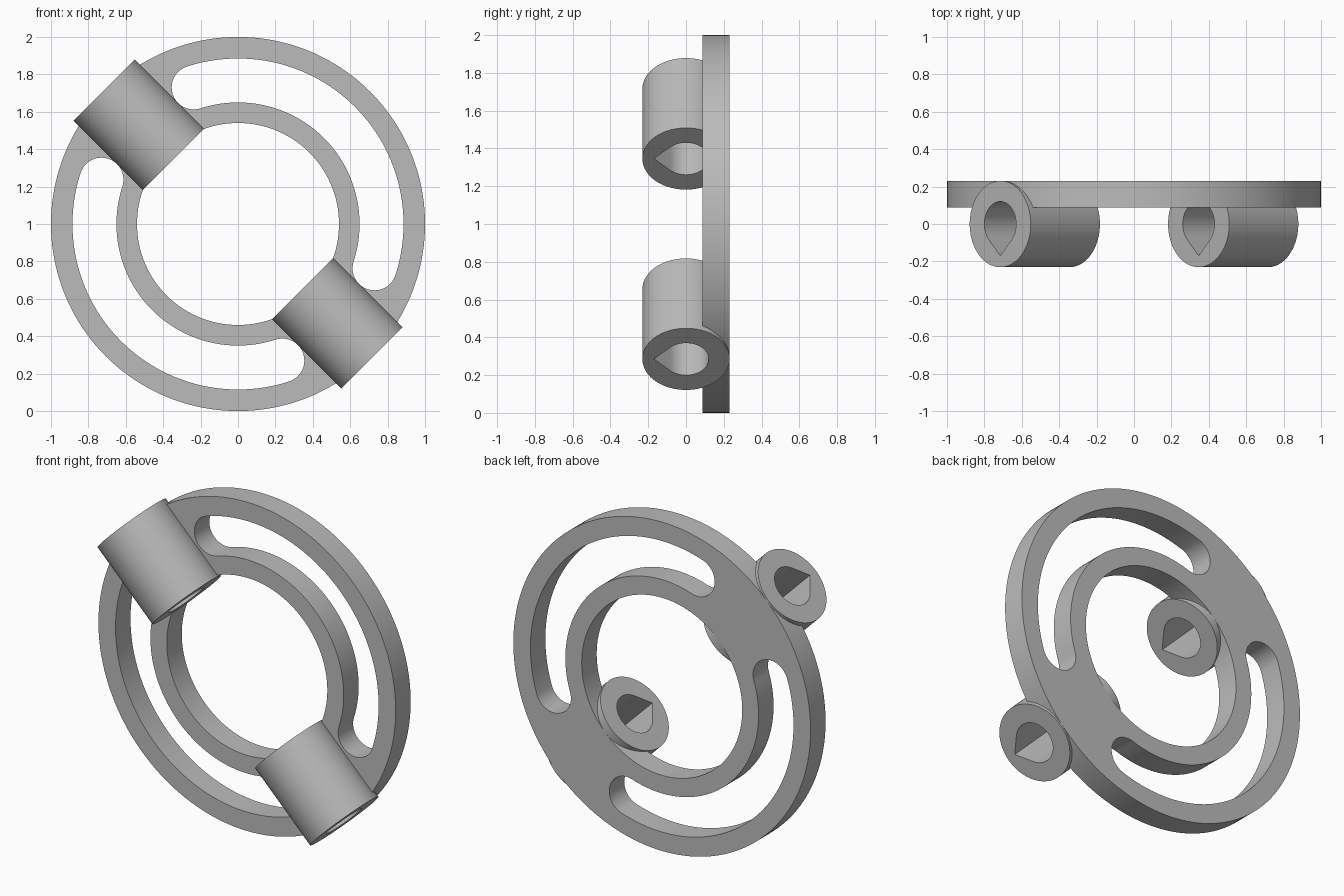
import bpy, bmesh
from math import sin, cos, radians, sqrt
from mathutils import Matrix, Vector

cube = bpy.data.objects.get("Cube")
if cube:
    bpy.data.objects.remove(cube)

grey = bpy.data.materials.new("plain grey")
grey.use_nodes = True
grey.diffuse_color = (0.5, 0.5, 0.5, 1)
grey.node_tree.nodes["Principled BSDF"].inputs["Base Color"].default_value = (0.5, 0.5, 0.5, 1)


def arc(radius, start, end, steps, centre=(0, 0)):
    angles = [radians(start + (end - start) * i / steps) for i in range(steps + 1)]
    return [(centre[0] + radius * cos(a), centre[1] + radius * sin(a)) for a in angles]


def circle(radius, sides):
    return arc(radius, 0, 360, sides)[:-1]


def slot(middle, half_span, inner, outer):
    """Curved slot with fully rounded ends."""
    a, b = middle - half_span, middle + half_span
    mid, cap = (inner + outer) / 2, (outer - inner) / 2
    end_a, end_b = [(mid * cos(radians(t)), mid * sin(radians(t))) for t in (a, b)]
    return (arc(outer, a, b, 56)[:-1] + arc(cap, b, b + 180, 20, end_b)[:-1]
            + arc(inner, b, a, 56)[:-1] + arc(cap, a + 180, a + 360, 20, end_a)[:-1])


def teardrop(radius):
    return arc(radius, -45, 225, 48) + [(0, -radius * sqrt(2))]


def extrude(name, loops, depth, matrix):
    """Solid from an outline and its holes, centred on its own depth."""
    curve = bpy.data.curves.new(name + "_outline", 'CURVE')
    curve.dimensions = '2D'
    curve.fill_mode = 'BOTH'
    curve.extrude = depth / 2
    for loop in loops:
        spline = curve.splines.new('POLY')
        spline.points.add(len(loop) - 1)
        for point, (x, y) in zip(spline.points, loop):
            point.co = (x, y, 0, 1)
        spline.use_cyclic_u = True
    helper = bpy.data.objects.new(name + "_outline", curve)
    mesh = bpy.data.meshes.new_from_object(helper)
    bpy.data.objects.remove(helper)
    bpy.data.curves.remove(curve)
    bm = bmesh.new()
    bm.from_mesh(mesh)
    bmesh.ops.remove_doubles(bm, verts=bm.verts, dist=0.0001)
    bmesh.ops.recalc_face_normals(bm, faces=bm.faces)
    bm.to_mesh(mesh)
    bm.free()
    mesh.materials.clear()
    mesh.materials.append(grey)
    obj = bpy.data.objects.new(name, mesh)
    obj.matrix_world = matrix
    bpy.context.collection.objects.link(obj)
    return obj


def smooth(obj):
    bpy.ops.object.select_all(action='DESELECT')
    obj.select_set(True)
    bpy.context.view_layer.objects.active = obj
    bpy.ops.object.shade_smooth_by_angle(angle=radians(30))


# Slotted ring plate, standing upright behind the sleeves
ring = extrude("ring_plate",
               [circle(1, 160), circle(0.54, 120),
                slot(45, 63, 0.65, 0.885), slot(225, 63, 0.65, 0.885)],
               0.144, Matrix.Translation((0, 0.159, 1)) @ Matrix.Rotation(radians(90), 4, 'X'))

# Two radial sleeves, each with a teardrop bore pointing forward
for name, side in (("upper_right", -1), ("lower_left", 1)):
    axis = Vector((side, 0, -side)).normalized()
    forward = Vector((0, 1, 0))
    matrix = Matrix((forward.cross(axis), forward, axis)).transposed().to_4x4()
    matrix.translation = Vector((0, 0, 1)) + axis * 0.75
    sleeve = extrude(name + "_sleeve", [circle(0.231, 80), teardrop(0.12)], 0.523, matrix)
    smooth(sleeve)

    # Clear the plate out of the bore, hidden inside the sleeve wall
    cutter = extrude(name + "_bore_cutter", [teardrop(0.14)], 0.8, matrix)
    cutter.hide_render = True
    cutter.display_type = 'WIRE'
    cut = ring.modifiers.new(name + "_bore", 'BOOLEAN')
    cut.operation = 'DIFFERENCE'
    cut.solver = 'EXACT'
    cut.object = cutter
    bpy.context.view_layer.objects.active = ring
    ring.select_set(True)
    bpy.context.view_layer.update()
    bpy.ops.object.modifier_apply(modifier=cut.name)
    bpy.data.objects.remove(cutter)

smooth(ring)
